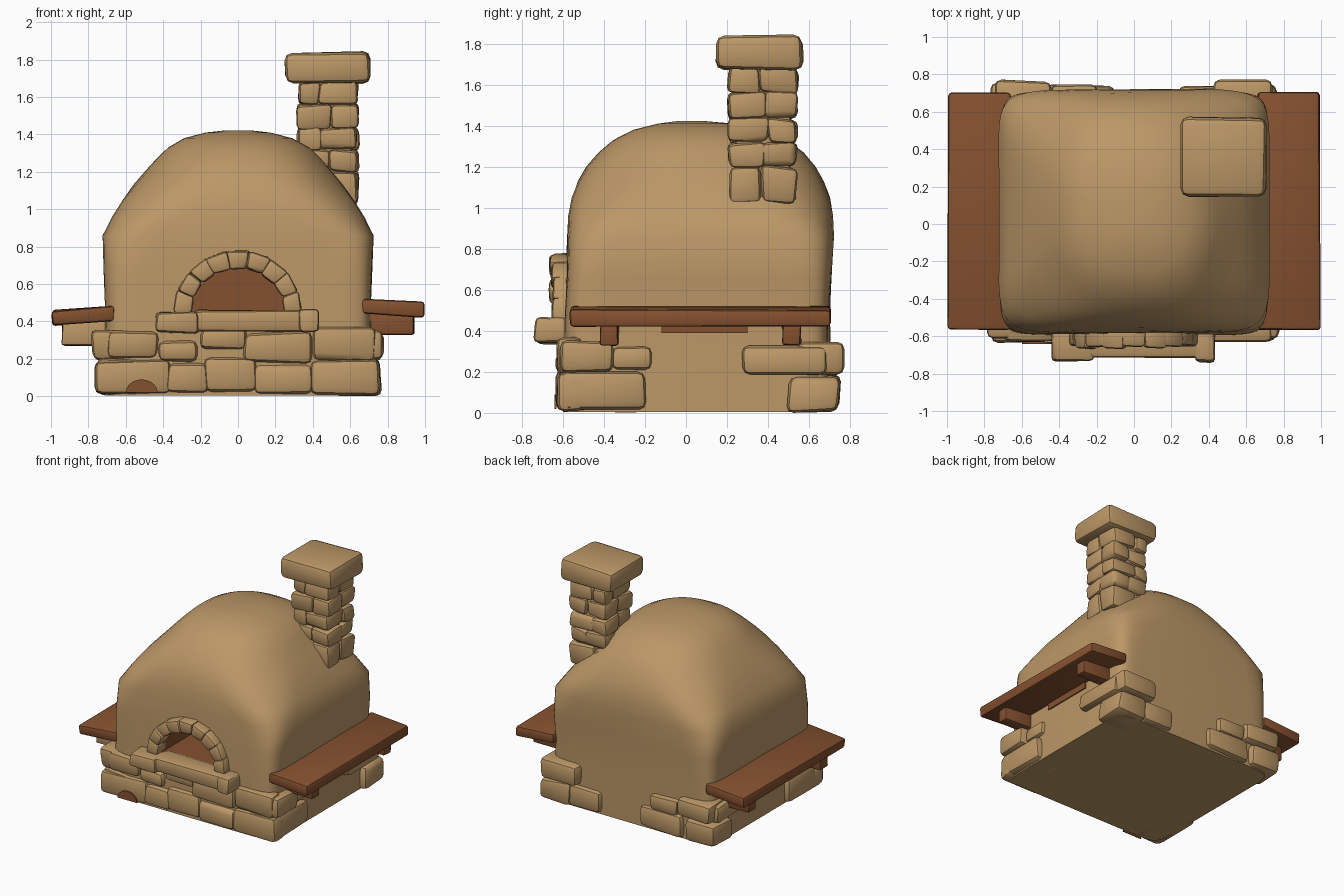
import bpy, bmesh, math, random
from mathutils import Vector, noise

if "Cube" in bpy.data.objects:
    bpy.data.objects.remove(bpy.data.objects["Cube"])

random.seed(4)


def material(name, col):
    m = bpy.data.materials.new(name)
    m.diffuse_color = (*col, 1)
    m.use_nodes = True
    m.node_tree.nodes["Principled BSDF"].inputs["Base Color"].default_value = m.diffuse_color
    return m


CLAY = material("tan clay", (0.50, 0.31, 0.135))
WOOD = material("brown wood", (0.235, 0.082, 0.029))


def finish(bm, name, mats, angle=40):
    bmesh.ops.recalc_face_normals(bm, faces=bm.faces)
    me = bpy.data.meshes.new(name)
    bm.to_mesh(me)
    bm.free()
    for m in mats:
        me.materials.append(m)
    ob = bpy.data.objects.new(name, me)
    bpy.context.collection.objects.link(ob)
    if angle:
        smooth(ob, angle)
    return ob


def smooth(ob, angle):
    bpy.ops.object.select_all(action='DESELECT')
    ob.select_set(True)
    bpy.context.view_layer.objects.active = ob
    bpy.ops.object.shade_smooth_by_angle(angle=math.radians(angle))


def hexa(bm, corners, bevel=0.03, jit=0.015, mat=0):
    """Rounded rough block from 8 corners (bottom loop, then top loop)."""
    b = bmesh.new()
    v = [b.verts.new(Vector(c) + Vector([random.uniform(-jit, jit) for _ in range(3)]))
         for c in corners]
    for f in ((0, 3, 2, 1), (4, 5, 6, 7), (0, 1, 5, 4), (1, 2, 6, 5), (2, 3, 7, 6), (3, 0, 4, 7)):
        b.faces.new([v[i] for i in f])
    if bevel:
        bmesh.ops.bevel(b, geom=b.edges[:], offset=bevel, segments=2, profile=0.5,
                        affect='EDGES', clamp_overlap=True)
    for f in b.faces:
        f.material_index = mat
    tmp = bpy.data.meshes.new("tmp")
    b.to_mesh(tmp)
    b.free()
    bm.from_mesh(tmp)
    bpy.data.meshes.remove(tmp)


def block(bm, x0, x1, y0, y1, z0, z1, bevel=0.03, jit=0.015, tilt=0.0, mat=0):
    t = lambda x: tilt * (abs(x) - 0.85)
    hexa(bm, [(x, y, z + t(x)) for z in (z0, z1)
              for x, y in ((x0, y0), (x1, y0), (x1, y1), (x0, y1))], bevel, jit, mat)


# Oven body: rounded-square rings (z, half width, front y, back y, squareness)
RINGS = [(0.005, .715, -.60, .70, 14), (0.25, .71, -.595, .70, 14), (0.45, .705, -.59, .70, 13),
         (0.66, .715, -.585, .71, 11), (0.86, .725, -.58, .72, 8), (0.96, .675, -.575, .715, 5),
         (1.05, .62, -.56, .70, 3.7), (1.13, .56, -.53, .67, 3), (1.20, .50, -.49, .63, 2.7),
         (1.27, .44, -.43, .57, 2.5), (1.33, .38, -.36, .49, 2.4), (1.38, .29, -.26, .39, 2.3),
         (1.41, .17, -.14, .24, 2.2), (1.422, .06, -.05, .10, 2)]
N = 48
bm = bmesh.new()
loops = []
for z, a, y0, y1, n in RINGS:
    loop = []
    for i in range(N):
        t = 2 * math.pi * i / N
        c, s = math.cos(t), math.sin(t)
        p = Vector((a * math.copysign(abs(c) ** (2 / n), c),
                    (y0 + y1) / 2 + (y1 - y0) / 2 * math.copysign(abs(s) ** (2 / n), s), z))
        if z > 0.1:
            k = 0.012 * noise.noise(p * 3.5)
            p += Vector((p.x, p.y, 0)).normalized() * k
        loop.append(bm.verts.new(p))
    loops.append(loop)
for lo, hi in zip(loops, loops[1:]):
    for i in range(N):
        bm.faces.new((lo[i], lo[(i + 1) % N], hi[(i + 1) % N], hi[i]))
bm.faces.new(loops[0][::-1])
bm.faces.new(loops[-1])
body = finish(bm, "oven_body", (CLAY, WOOD), 0)


# Arched fire chamber cut into the front, lined in brown
def arch(t, rx, rz, y, zb=0.45):
    return (rx * math.cos(t), y, zb + rz * math.sin(t))


bm = bmesh.new()
rows = [[bm.verts.new(arch(math.pi * i / 16, .25, .24, y)) for i in range(17)] for y in (-.8, -.2)]
for i in range(17):
    j = (i + 1) % 17
    bm.faces.new((rows[0][i], rows[0][j], rows[1][j], rows[1][i]))
bm.faces.new(rows[0])
bm.faces.new(rows[1])
for f in bm.faces:
    f.material_index = 1
cutter = finish(bm, "chamber_cutter", (CLAY, WOOD), 0)
cutter.hide_render = True
mod = body.modifiers.new("chamber", 'BOOLEAN')
mod.object, mod.operation, mod.solver = cutter, 'DIFFERENCE', 'EXACT'
bpy.context.view_layer.objects.active = body
bpy.ops.object.modifier_apply(modifier=mod.name)
bpy.data.objects.remove(cutter)
smooth(body, 40)

# Arch stones around the opening
bm = bmesh.new()
S = 9
for k in range(S):
    t0, t1 = (math.pi * (k + d) / S for d in (-0.04, 1.04))
    y = -.65 - random.uniform(0, .02)
    hexa(bm, [arch(t, rx, rz, yy) for yy in (y, -.54)
              for t, rx, rz in ((t0, .25, .235), (t0, .345, .335), (t1, .345, .335), (t1, .25, .235))],
         0.02, 0.006)
finish(bm, "arch_stones", (CLAY,))

# Sill under the opening
bm = bmesh.new()
block(bm, -.44, -.21, -.735, -.54, .34, .455, .025, .01)
block(bm, -.24, .36, -.715, -.54, .345, .46, .025, .006)
block(bm, .33, .43, -.74, -.54, .345, .46, .025, .01)
finish(bm, "sill", (CLAY,))

# Foundation stones: front courses
bm = bmesh.new()
for x0, x1, z0, z1 in ((-.77, -.36, .01, .19), (-.38, -.16, .02, .18), (-.18, .10, .02, .2),
                       (.08, .40, .01, .17), (.38, .76, .01, .19),
                       (-.70, -.43, .2, .35), (-.42, -.22, .18, .3), (-.2, .04, .25, .37),
                       (.03, .4, .18, .34), (.4, .74, .19, .36)):
    block(bm, x0, x1, -.63, -.5, z0, z1, .035, .01)
# side corner stones on both sides, and the back courses
for s in (-1, 1):
    for y0, y1, z0, z1, x in ((-.62, -.2, .01, .2, .76), (-.61, -.35, .2, .35, .78),
                              (-.36, -.17, .2, .33, .74), (.5, .75, .01, .18, .76),
                              (.28, .7, .19, .33, .76)):
        a, b = sorted((s * .5, s * x))
        block(bm, a, b, y0, y1, z0, z1, .035, .012)
for x0, x1, y, z0, z1 in ((-.74, -.45, .765, .19, .34), (-.47, -.1, .74, .02, .18),
                          (-.44, -.2, .74, .17, .3), (.24, .52, .74, .01, .18),
                          (.42, .74, .765, .19, .34)):
    block(bm, x0, x1, .55, y, z0, z1, .035, .01)
finish(bm, "foundation_stones", (CLAY,))

# Brown half-round patch on the lower left stone, and a strip under the right shelf
bm = bmesh.new()
vs = [bm.verts.new(arch(math.pi * i / 10, .085, .07, -.641, .02)) for i in range(11)]
f = bm.faces.new(vs)
r = bmesh.ops.extrude_face_region(bm, geom=[f])
for v in r["geom"]:
    if isinstance(v, bmesh.types.BMVert):
        v.co.y += .009
for v in bm.verts:
    v.co.x -= .515
block(bm, .708, .717, -.12, .3, .39, .44, 0, 0)
finish(bm, "brown_patches", (WOOD,))

# Side shelves with two brackets each
for side, s, dz in (("left", -1, -.045), ("right", 1, 0)):
    bm = bmesh.new()
    a, b = sorted((s * .66, s * .995))
    block(bm, a, b, -.565, .705, .432 + dz, .513 + dz, .018, .005, -.07)
    finish(bm, side + "_shelf", (WOOD,))
    bm = bmesh.new()
    a, b = sorted((s * .66, s * .94))
    for y in (-.375, .515):
        block(bm, a, b, y - .045, y + .045, .33 + dz * 1.3, .45 + dz, .012, .005)
    for f in bm.faces:  # pale front face on the left brackets
        f.normal_update()
        f.material_index = int(s < 0 and f.normal.y < -.7)
    finish(bm, side + "_brackets", (WOOD, CLAY))

# Chimney: core, rough courses and cap
bm = bmesh.new()
block(bm, .34, .61, .24, .51, 1.0, 1.72, .02, .005)
z = 1.03
for k in range(5):
    h = (.17, .12, .12, .13, .12)[k]
    m = .47 + (.03 if k % 2 else -.03)
    for x0, x1 in ((.32, m), (m - .01, .64)):
        n = .38 + random.uniform(-.05, .05)
        for y0, y1 in ((.21, n), (n - .01, .54)):
            block(bm, x0, x1, y0, y1, z, z + h, .028, .014)
    z += h - .003
finish(bm, "chimney_stack", (CLAY,))
bm = bmesh.new()
block(bm, .25, .705, .145, .57, 1.675, 1.84, .04, .008)
finish(bm, "chimney_cap", (CLAY,))
